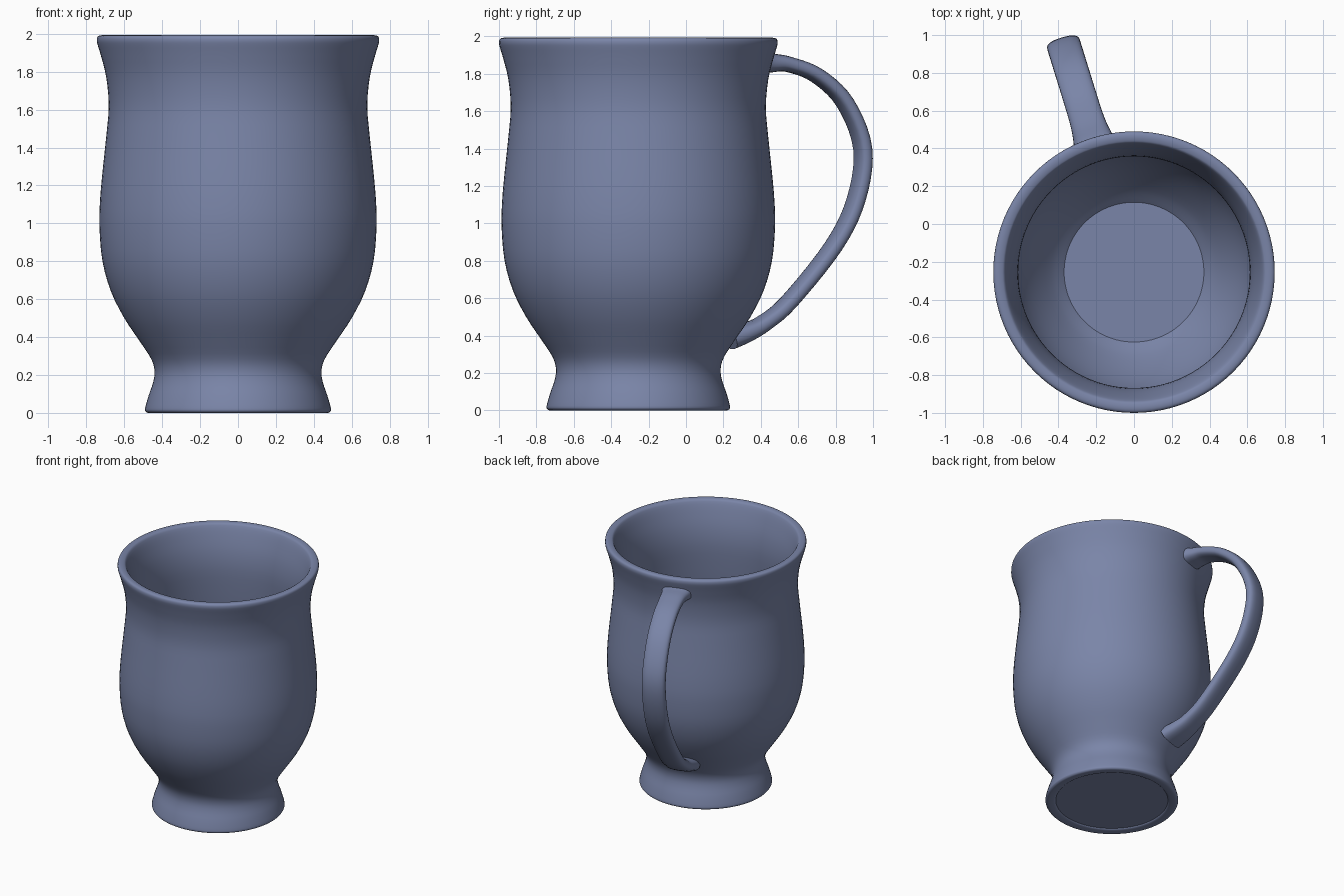
import bpy, bmesh, math
from mathutils import Vector

if "Cube" in bpy.data.objects:
    bpy.data.objects.remove(bpy.data.objects["Cube"])

CENTRE = Vector((0, -0.255, 0))      # axis of the cup
HANDLE_ANGLE = math.radians(17.2)    # handle swings from +y towards -x

glaze = bpy.data.materials.new("slate_blue_glaze")
glaze.diffuse_color = (0.195, 0.235, 0.392, 1)
glaze.use_nodes = True
glaze.node_tree.nodes["Principled BSDF"].inputs["Base Color"].default_value = glaze.diffuse_color


def smooth_path(points, steps):
    """Catmull-Rom curve through points of any dimension."""
    pts = [Vector(p) for p in points]
    pts = [2 * pts[0] - pts[1]] + pts + [2 * pts[-1] - pts[-2]]
    out = []
    for a, b, c, d in zip(pts, pts[1:], pts[2:], pts[3:]):
        for i in range(steps):
            t = i / steps
            out.append(0.5 * (2 * b + (c - a) * t + (2 * a - 5 * b + 4 * c - d) * t * t
                              + (3 * b - a - 3 * c + d) * t ** 3))
    return out + [pts[-2]]


def skin(name, rings):
    """Join closed rings of points into a capped, smooth-shaded tube."""
    bm = bmesh.new()
    loops = [[bm.verts.new(p) for p in ring] for ring in rings]
    for r0, r1 in zip(loops, loops[1:]):
        n = len(r0)
        for i in range(n):
            bm.faces.new((r0[i], r0[(i + 1) % n], r1[(i + 1) % n], r1[i]))
    bm.faces.new(loops[0])
    bm.faces.new(loops[-1])
    bmesh.ops.recalc_face_normals(bm, faces=bm.faces)
    mesh = bpy.data.meshes.new(name)
    bm.to_mesh(mesh)
    bm.free()
    mesh.materials.append(glaze)
    obj = bpy.data.objects.new(name, mesh)
    bpy.context.collection.objects.link(obj)
    bpy.context.view_layer.objects.active = obj
    obj.select_set(True)
    bpy.ops.object.shade_smooth_by_angle(angle=math.radians(40))
    obj.select_set(False)


# Cup: lathe profile (radius, height) from underside, up the outside, down the inside
underside = [(0.415, 0.012), (0.425, 0.004), (0.45, 0.0)]
outside = [(0.475, 0.0), (0.488, 0.008), (0.49, 0.025), (0.472, 0.09), (0.448, 0.16),
           (0.44, 0.22), (0.458, 0.285), (0.52, 0.38), (0.60, 0.50), (0.67, 0.64),
           (0.715, 0.80), (0.731, 0.98), (0.728, 1.12), (0.715, 1.27), (0.695, 1.46),
           (0.682, 1.62), (0.695, 1.77), (0.722, 1.88), (0.740, 1.94), (0.745, 1.965),
           (0.741, 1.984), (0.725, 1.992)]
inside = [(0.70, 1.99), (0.682, 1.975), (0.655, 1.90), (0.625, 1.78), (0.613, 1.64),
          (0.625, 1.45), (0.64, 1.30), (0.655, 1.15), (0.66, 1.0), (0.645, 0.82),
          (0.60, 0.66), (0.53, 0.52), (0.44, 0.39), (0.37, 0.32)]
SEGMENTS = 96
turns = [2 * math.pi * i / SEGMENTS for i in range(SEGMENTS)]
skin("cup", [[CENTRE + Vector((r * math.cos(a), r * math.sin(a), z)) for a in turns]
             for r, z in smooth_path(underside + outside + inside, 3)])

# Handle: (reach from axis, height, half thickness, half width), flared at the joints
spine = smooth_path([
    (0.67, 1.86, 0.068, 0.125), (0.74, 1.858, 0.052, 0.105), (0.84, 1.85, 0.041, 0.092),
    (1.00, 1.79, 0.040, 0.09), (1.157, 1.645, 0.040, 0.09), (1.256, 1.40, 0.041, 0.09),
    (1.22, 1.13, 0.041, 0.09), (1.094, 0.88, 0.041, 0.09), (0.843, 0.58, 0.041, 0.09),
    (0.70, 0.465, 0.044, 0.095), (0.60, 0.415, 0.052, 0.108), (0.51, 0.385, 0.06, 0.12)], 5)
outward = Vector((-math.sin(HANDLE_ANGLE), math.cos(HANDLE_ANGLE), 0))
sideways = Vector((math.cos(HANDLE_ANGLE), math.sin(HANDLE_ANGLE), 0))
up = Vector((0, 0, 1))


def rounded(v):
    """Push a circle coordinate towards a rounded rectangle."""
    return math.copysign(abs(v) ** 0.75, v)


rings = []
for i, (s, z, thick, wide) in enumerate(spine):
    before, after = spine[max(i - 1, 0)], spine[min(i + 1, len(spine) - 1)]
    along = (outward * (after[0] - before[0]) + up * (after[1] - before[1])).normalized()
    across = along.cross(sideways)
    middle = CENTRE + outward * s + up * z
    rings.append([middle + across * thick * rounded(math.sin(a))
                  + sideways * wide * rounded(math.cos(a))
                  for a in [2 * math.pi * k / 24 for k in range(24)]])
skin("handle", rings)
